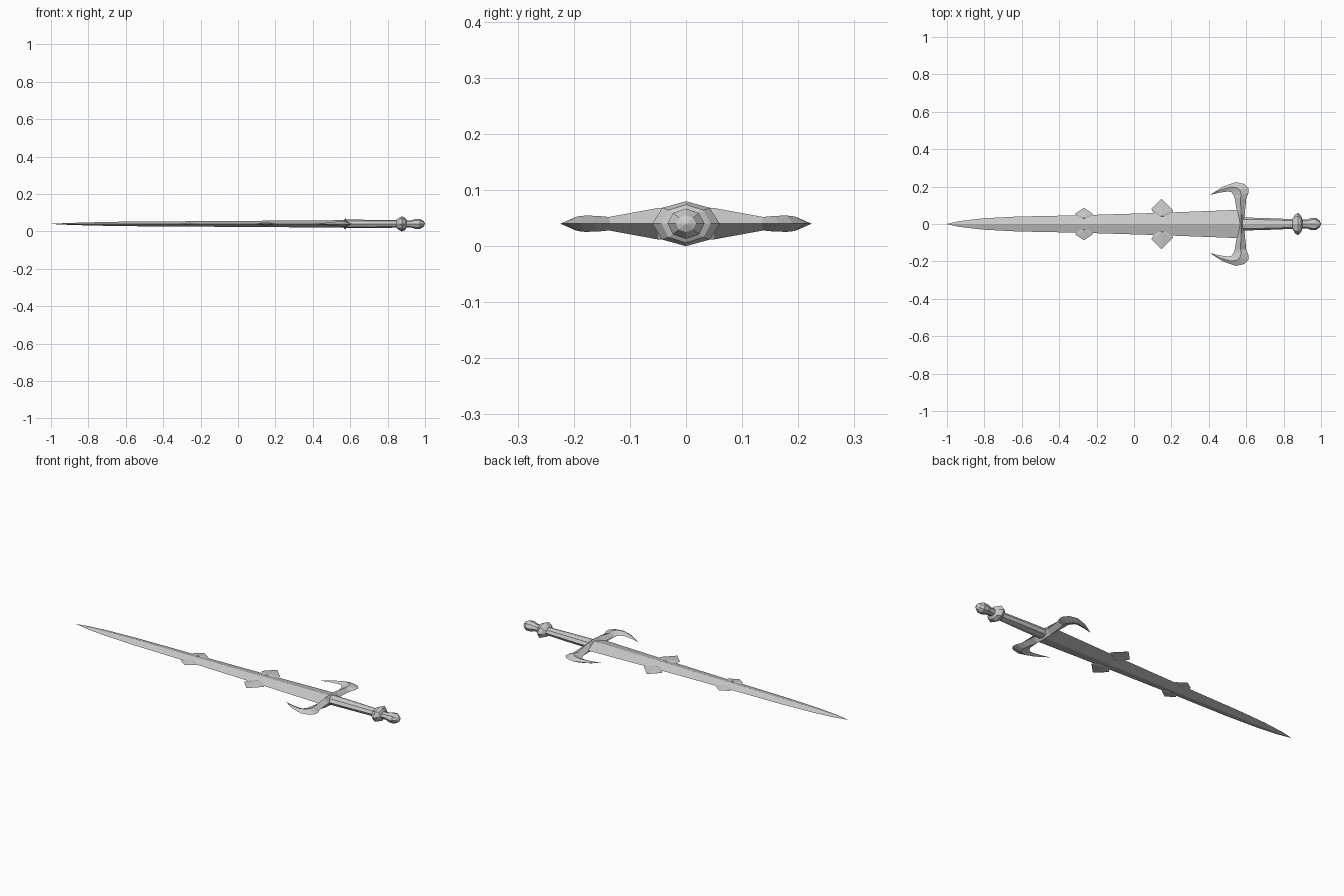
import bpy, bmesh
from math import cos, sin, tau

if "Cube" in bpy.data.objects:
    bpy.data.objects.remove(bpy.data.objects["Cube"])

ZC = 0.04  # height of the sword's centre plane


def finish(bm, name, mirror=False):
    bmesh.ops.remove_doubles(bm, verts=bm.verts, dist=1e-5)
    bmesh.ops.recalc_face_normals(bm, faces=bm.faces)
    mesh = bpy.data.meshes.new(name)
    bm.to_mesh(mesh)
    bm.free()
    ob = bpy.data.objects.new(name, mesh)
    bpy.context.collection.objects.link(ob)
    if mirror:
        mod = ob.modifiers.new("Mirror", 'MIRROR')
        mod.use_axis = (False, True, False)
        mod.merge_threshold = 0.0005
    return ob


def loft(name, rings, cap_start=True, cap_end=True, mirror=False):
    """Skin a list of equal-length rings; None-width ends collapse to a point."""
    bm = bmesh.new()
    loops = [[bm.verts.new(p) for p in ring] for ring in rings]
    n = len(loops[0])
    for a, b in zip(loops, loops[1:]):
        for i in range(n):
            j = (i + 1) % n
            bm.faces.new((a[i], a[j], b[j], b[i]))
    if cap_start:
        bm.faces.new(loops[0])
    if cap_end:
        bm.faces.new(loops[-1])
    bmesh.ops.dissolve_degenerate(bm, dist=1e-5, edges=bm.edges)
    return finish(bm, name, mirror)


def turned(name, profile, sides=8):
    """Faceted part along x from (x, y radius, z radius) stations."""
    return loft(name, [[(x, ry * cos(tau * i / sides), ZC + rz * sin(tau * i / sides))
                        for i in range(sides)] for x, ry, rz in profile])


# Blade: diamond section, (x, half width, half thickness)
blade = [(-1.0, 0.0005, 0.0005), (-0.93, 0.016, 0.004), (-0.81, 0.030, 0.008),
         (-0.62, 0.040, 0.012), (-0.31, 0.046, 0.014), (0.15, 0.060, 0.017),
         (0.57, 0.076, 0.020)]
turned("blade", blade, 4)


# Side lugs: flat, sharp-edged plates on both blade edges
def lug(name, outline, apex, h):
    bm = bmesh.new()
    rim = [bm.verts.new((x, y, ZC)) for x, y in outline]
    for s in (-1, 1):
        top = bm.verts.new((*apex, ZC + s * h))
        for i in range(len(rim)):
            bm.faces.new((rim[i - 1], rim[i], top))
    finish(bm, name, True)


lug("large_lugs", [(0.115, 0.03), (0.108, 0.055), (0.093, 0.08), (0.148, 0.135),
                   (0.21, 0.072), (0.195, 0.05), (0.19, 0.03)], (0.15, 0.045), 0.010)
lug("small_lugs", [(-0.30, 0.025), (-0.303, 0.042), (-0.315, 0.056), (-0.268, 0.087),
                   (-0.218, 0.053), (-0.228, 0.042), (-0.23, 0.025)], (-0.268, 0.032), 0.008)

# Crossguard: inner edge xy, outer edge xy, half thickness; mirrored across y
guard = [((0.555, 0.0), (0.592, 0.0), 0.031),
         ((0.553, 0.05), (0.592, 0.05), 0.028),
         ((0.538, 0.14), (0.600, 0.135), 0.012),
         ((0.535, 0.150), (0.612, 0.165), 0.014),
         ((0.520, 0.171), (0.612, 0.190), 0.0145),
         ((0.508, 0.173), (0.590, 0.214), 0.013),
         ((0.495, 0.173), (0.545, 0.224), 0.011),
         ((0.455, 0.167), (0.475, 0.200), 0.006),
         ((0.406, 0.155), (0.4065, 0.1555), 0.0004)]
rings = []
for (ax, ay), (bx, by), h in guard:
    mx, my = (ax + bx) / 2, (ay + by) / 2
    rings.append([(ax, ay, ZC), (mx, my, ZC + h), (bx, by, ZC), (mx, my, ZC - h)])
loft("crossguard", rings, cap_start=False, mirror=True)

# Grip
turned("grip", [(0.57, 0.035, 0.023), (0.70, 0.032, 0.022), (0.87, 0.025, 0.020)])

# Collar ring ahead of the pommel
turned("collar", [(0.848, 0.027, 0.022), (0.860, 0.050, 0.033), (0.877, 0.060, 0.040),
                  (0.893, 0.044, 0.034), (0.900, 0.026, 0.022)])

# Pommel knob
turned("pommel", [(0.89, 0.024, 0.019), (0.925, 0.024, 0.019), (0.948, 0.032, 0.026),
                  (0.973, 0.033, 0.027), (0.993, 0.018, 0.015), (1.0, 0.0005, 0.0005)])
